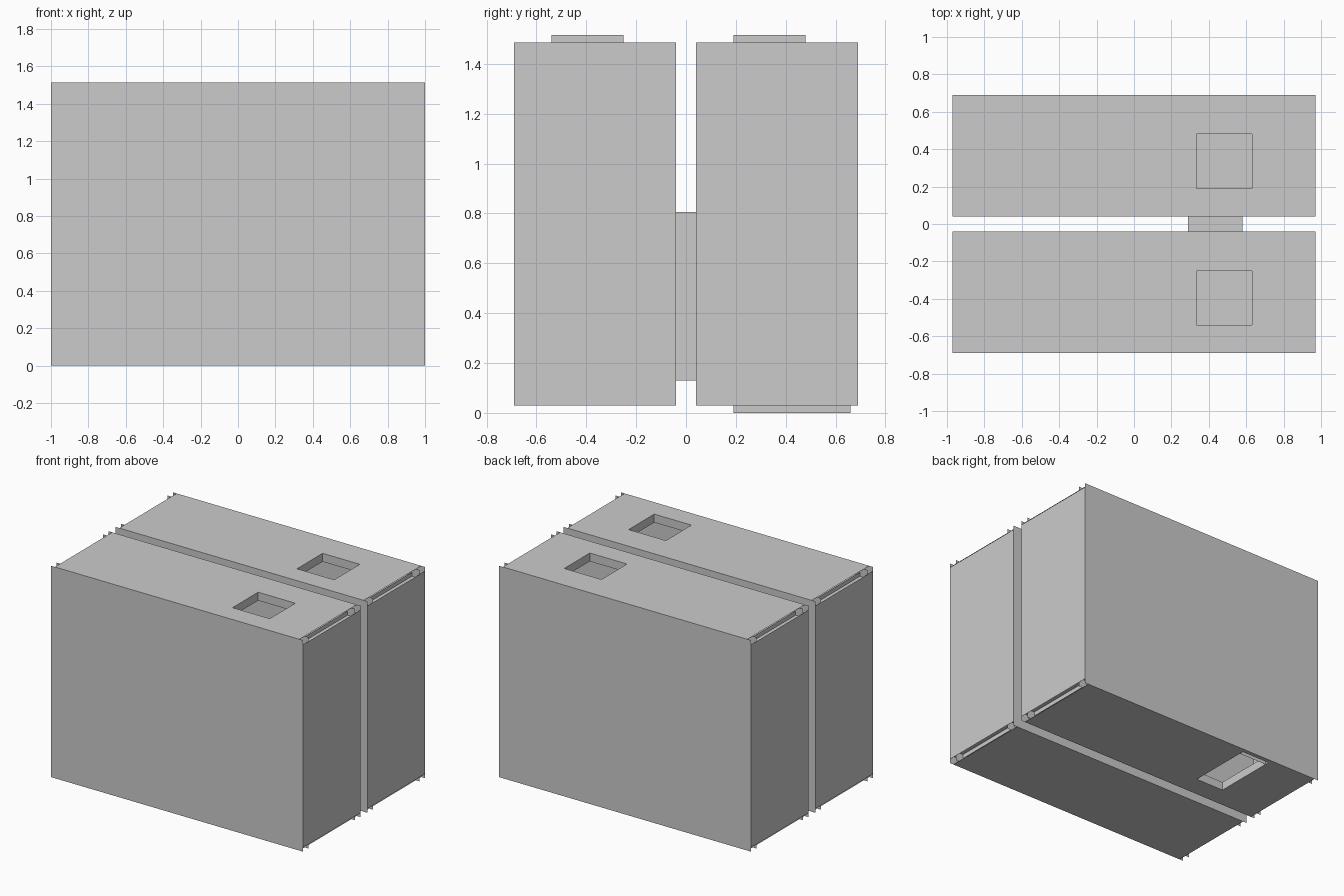
import bpy

if "Cube" in bpy.data.objects:
    bpy.data.objects.remove(bpy.data.objects["Cube"])

X, H = 1.0, 1.515          # half length, height
Y0, Y1 = 0.04, 0.69        # inner and outer wall of each chamber
G, T = 0.03, 0.06          # corner gap, wall thickness


def make(name, quads):
    verts = [p for q in quads for p in q]
    faces = [tuple(range(i * 4, i * 4 + 4)) for i in range(len(quads))]
    me = bpy.data.meshes.new(name)
    me.from_pydata(verts, [], faces)
    ob = bpy.data.objects.new(name, me)
    bpy.context.collection.objects.link(ob)


def place(axis, d, a, b):
    p = [a, b]
    p.insert(axis, d)
    return tuple(p)


def skin(axis, d, r, hole, sign):
    """Flat rectangle r=(a0,a1,b0,b1) at distance d, facing sign, with optional hole."""
    a0, a1, b0, b1 = r
    rects = [r]
    if hole:
        c0, c1, e0, e1 = hole
        rects = [(a0, c0, b0, b1), (c1, a1, b0, b1), (c0, c1, b0, e0), (c0, c1, e1, b1)]
    out = []
    for p0, p1, q0, q1 in rects:
        q = [place(axis, d, *c) for c in ((p0, q0), (p1, q0), (p1, q1), (p0, q1))]
        if (axis == 1) == (sign > 0):
            q.reverse()
        out.append(q)
    return out


def rim(axis, d0, d1, hole):
    """Four sides lining an opening."""
    c0, c1, e0, e1 = hole
    ring = [(c0, e0), (c1, e0), (c1, e1), (c0, e1)]
    out = []
    for i in range(4):
        p, q = ring[i], ring[(i + 1) % 4]
        quad = [place(axis, d0, *p), place(axis, d0, *q),
                place(axis, d1, *q), place(axis, d1, *p)]
        if (d1 > d0) == (axis != 1):
            quad.reverse()
        out.append(quad)
    return out


def panel(name, axis, d, sign, r, hole=None, lined=True):
    """Wall of an outer and an inner skin, open at its edges."""
    inner = d - sign * T
    quads = skin(axis, d, r, hole, sign) + skin(axis, inner, r, hole, -sign)
    if hole and lined:
        quads += rim(axis, d, inner, hole)
    make(name, quads)


door = (0.29, 0.58, 0.13, 0.805)

for side, label in ((-1, "front"), (1, "back")):
    ya, yb = sorted((side * Y0, side * Y1))
    full = (-X, X, 0, H)
    # long walls
    panel(label + "_outer_wall", 1, side * Y1, side, full)
    panel(label + "_dividing_wall", 1, side * Y0, -side, full, door, False)
    # end walls
    for s, end in ((-1, "left"), (1, "right")):
        panel(f"{label}_{end}_wall", 0, s * X, s, (ya, yb, G, H - G))
    # roof with hatch, floor with opening in the back chamber
    hy = (0.19, 0.48) if side > 0 else (-0.54, -0.25)
    flat = (-X + G, X - G, ya, yb)
    panel(label + "_roof", 2, H, 1, flat, (0.335, 0.63) + hy)
    panel(label + "_floor", 2, 0, -1, flat,
          (-0.60, -0.38, 0.19, 0.66) if side > 0 else None)

# passage joining the chambers
make("passage", rim(1, -Y0 - T, Y0 + T, door))
